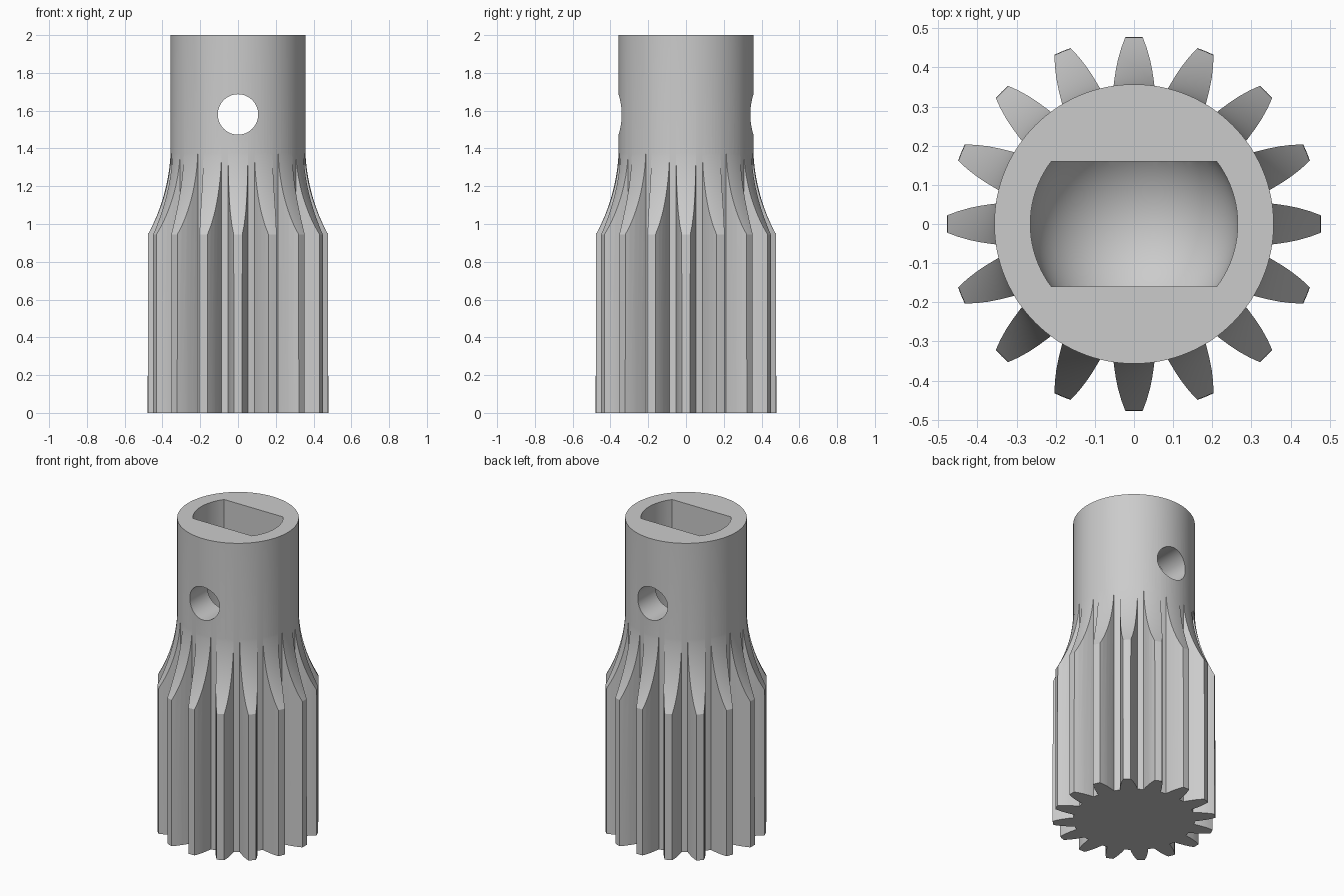
import bpy, bmesh, math
from mathutils import Matrix, Vector

if "Cube" in bpy.data.objects:
    bpy.data.objects.remove(bpy.data.objects["Cube"], do_unlink=True)

TEETH = 16
SHAFT_R, TIP_R = 0.357, 0.478
SHOULDER_Z, FLARE_TOP = 0.945, 1.42
HEIGHT = 2.0


def make_object(name, bm):
    bmesh.ops.recalc_face_normals(bm, faces=bm.faces[:])
    mesh = bpy.data.meshes.new(name)
    bm.to_mesh(mesh)
    bm.free()
    obj = bpy.data.objects.new(name, mesh)
    bpy.context.collection.objects.link(obj)
    return obj


def lathe(name, profile, steps=128):
    """Revolve (radius, z) points that start and end on the axis."""
    bm = bmesh.new()
    verts = [bm.verts.new((r, 0, z)) for r, z in profile]
    edges = [bm.edges.new(pair) for pair in zip(verts, verts[1:])]
    bmesh.ops.spin(bm, geom=verts + edges, cent=(0, 0, 0), axis=(0, 0, 1),
                   angle=math.tau, steps=steps)
    bmesh.ops.remove_doubles(bm, verts=bm.verts[:], dist=1e-5)
    return make_object(name, bm)


def prism(name, outline, z0, z1):
    bm = bmesh.new()
    face = bm.faces.new([bm.verts.new((x, y, z0)) for x, y in outline])
    top = bmesh.ops.extrude_face_region(bm, geom=[face])["geom"]
    bmesh.ops.translate(bm, vec=(0, 0, z1 - z0),
                        verts=[v for v in top if isinstance(v, bmesh.types.BMVert)])
    return make_object(name, bm)


def combine(target, tool, operation):
    mod = target.modifiers.new(operation.title(), "BOOLEAN")
    mod.operation, mod.object, mod.solver = operation, tool, "EXACT"
    bpy.context.view_layer.objects.active = target
    bpy.ops.object.modifier_apply(modifier=mod.name)
    bpy.data.objects.remove(tool, do_unlink=True)


# Gear outline: curved flanks as (radius, half width), mirrored about each tooth
flank = [(0.33, 0.054), (0.36, 0.0515), (0.39, 0.047), (0.42, 0.041),
         (0.45, 0.0325), (0.478, 0.022), (0.5, 0.013)]
tooth = [Vector((r, -w)) for r, w in flank] + [Vector((r, w)) for r, w in reversed(flank)]
outline = [Matrix.Rotation(math.tau * i / TEETH, 2) @ p for i in range(TEETH) for p in tooth]
pinion = prism("splined_shaft", outline, -0.1, FLARE_TOP + 0.05)

# Flared envelope: straight teeth, then a concave arc running out into the shaft
drop, rise = FLARE_TOP - SHOULDER_Z, TIP_R - SHAFT_R
arc_r = (drop ** 2 + rise ** 2) / (2 * rise)
sweep = math.asin(drop / arc_r)
arc = []
for i in range(25):
    a = sweep * (1 - i / 24)
    arc.append((SHAFT_R - 0.001 + arc_r * (1 - math.cos(a)), FLARE_TOP - arc_r * math.sin(a)))
envelope = lathe("flare_envelope", [(0, 0), (TIP_R, 0)] + arc + [(0, FLARE_TOP)])
combine(pinion, envelope, "INTERSECT")

# Round core and upper sleeve
sleeve = lathe("sleeve", [(0, 0), (SHAFT_R, 0), (SHAFT_R, HEIGHT), (0, HEIGHT)])
combine(pinion, sleeve, "UNION")

# Double flat socket with a round bottom
socket_r, bowl_z, flat_y = 0.265, 1.2, 0.16
bowl = [(socket_r * math.sin(a), bowl_z - socket_r * math.cos(a))
        for a in (math.pi / 2 * i / 20 for i in range(21))]
socket = lathe("socket", bowl + [(socket_r, HEIGHT + 0.1), (0, HEIGHT + 0.1)], 96)
slab = prism("socket_flats", [(-1, -flat_y), (1, -flat_y), (1, flat_y), (-1, flat_y)],
             0.5, HEIGHT + 0.3)
combine(socket, slab, "INTERSECT")
combine(pinion, socket, "DIFFERENCE")

# Cross pin hole from front to back
bm = bmesh.new()
bmesh.ops.create_cone(bm, cap_ends=True, segments=64, radius1=0.107, radius2=0.107, depth=2,
                      matrix=Matrix.Translation((0, 0, 1.58)) @ Matrix.Rotation(math.pi / 2, 4, "X"))
combine(pinion, make_object("pin_hole", bm), "DIFFERENCE")

# Material and shading
grey = bpy.data.materials.new("plain_grey")
grey.use_nodes = True
grey.diffuse_color = (0.6, 0.6, 0.6, 1)
grey.node_tree.nodes["Principled BSDF"].inputs["Base Color"].default_value = grey.diffuse_color
pinion.data.materials.clear()
pinion.data.materials.append(grey)
for poly in pinion.data.polygons:
    poly.material_index = 0
bpy.ops.object.select_all(action="DESELECT")
pinion.select_set(True)
bpy.context.view_layer.objects.active = pinion
bpy.ops.object.shade_smooth_by_angle(angle=math.radians(24))
